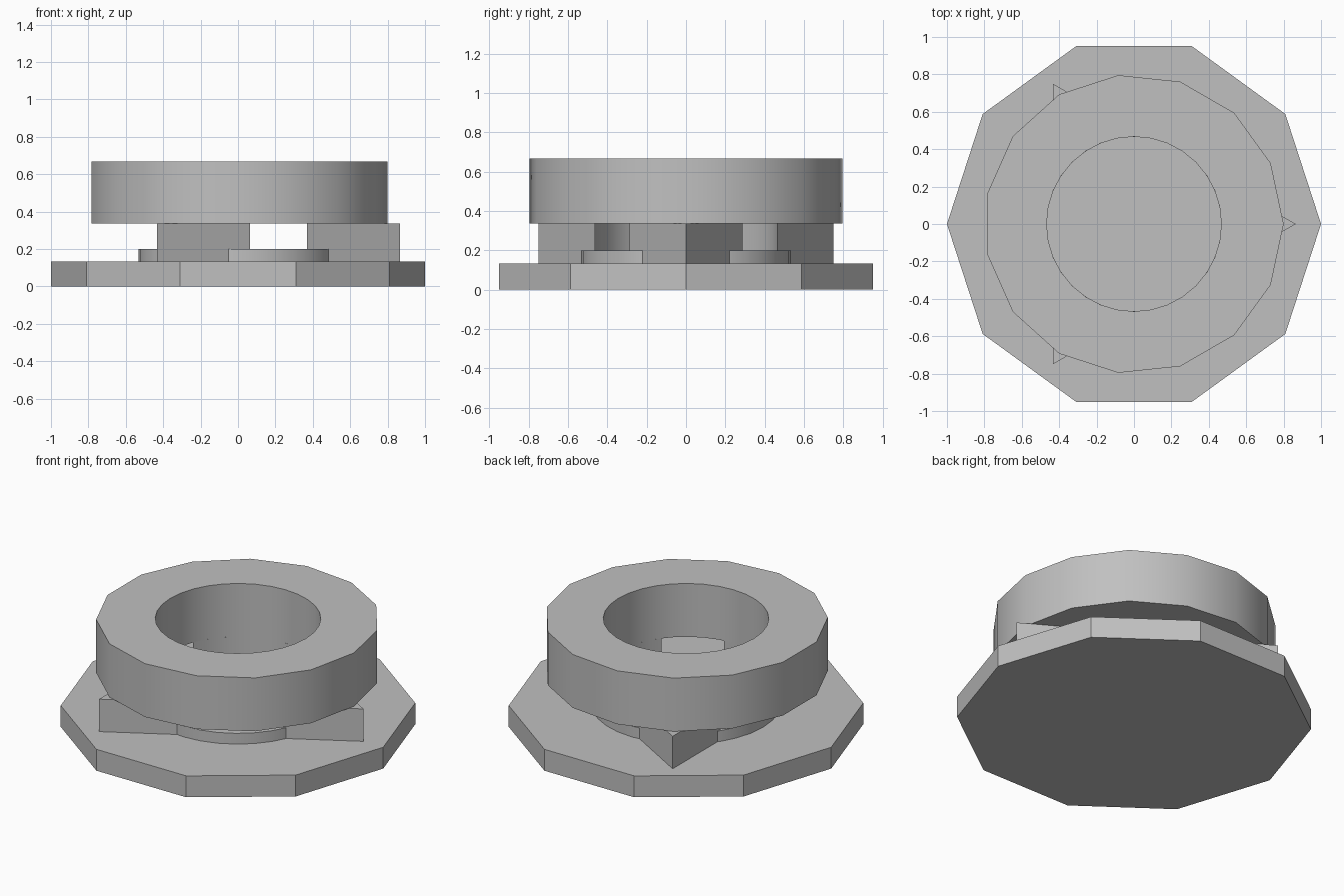
import bpy
import bmesh
from math import acos, cos, pi, radians, sin

cube = bpy.data.objects.get("Cube")
if cube:
    bpy.data.objects.remove(cube, do_unlink=True)

grey = bpy.data.materials.new("plain grey")
grey.use_nodes = True
grey.diffuse_color = (0.53, 0.53, 0.53, 1)
grey.node_tree.nodes["Principled BSDF"].inputs["Base Color"].default_value = grey.diffuse_color

BASE_TOP, LIP_TOP, COLLAR_BOTTOM, COLLAR_TOP = 0.133, 0.2, 0.335, 0.667
BORE = 0.467
SIDES = 32


def circle(radius, sides):
    return [(radius * cos(2 * pi * i / sides), radius * sin(2 * pi * i / sides))
            for i in range(sides)]


def extrude_outline(name, outer, z0, z1, inner=None):
    """Extrude an outline, with an optional hole, from z0 to z1."""
    bm = bmesh.new()
    edges = []
    for loop in filter(None, (outer, inner)):
        verts = [bm.verts.new((x, y, z0)) for x, y in loop]
        edges += [bm.edges.new((a, b)) for a, b in zip(verts, verts[1:] + verts[:1])]
    if inner:
        bmesh.ops.triangle_fill(bm, edges=edges, use_beauty=True)
    else:
        bm.faces.new(verts)
    result = bmesh.ops.extrude_face_region(bm, geom=bm.faces[:], use_keep_orig=True)
    top = [v for v in result["geom"] if isinstance(v, bmesh.types.BMVert)]
    bmesh.ops.translate(bm, verts=top, vec=(0, 0, z1 - z0))
    bmesh.ops.recalc_face_normals(bm, faces=bm.faces[:])
    mesh = bpy.data.meshes.new(name)
    bm.to_mesh(mesh)
    bm.free()
    mesh.materials.append(grey)
    obj = bpy.data.objects.new(name, mesh)
    bpy.context.collection.objects.link(obj)
    bpy.ops.object.select_all(action='DESELECT')
    obj.select_set(True)
    bpy.context.view_layer.objects.active = obj
    bpy.ops.object.shade_smooth_by_angle(angle=radians(30))
    return obj


# Ten-sided base plate
extrude_outline("base_plate", circle(1, 10), 0, BASE_TOP)

# Low lip around the bore
extrude_outline("lower_lip", circle(0.533, SIDES), BASE_TOP, LIP_TOP, circle(BORE, SIDES))

# Faceted upper collar with a round bore
extrude_outline("upper_collar", circle(0.8, 15), COLLAR_BOTTOM, COLLAR_TOP, circle(BORE, SIDES))

# Three triangular supports, hollowed on the inside by the bore
TIP = 0.865
half = pi / 3 - acos(TIP / 2 / BORE)
arc = [(BORE * cos(a), BORE * sin(a)) for a in (half * (1 - i / 4) for i in range(9))]
for number in range(3):
    support = extrude_outline(f"support_{number + 1}", [(TIP, 0)] + arc, BASE_TOP, COLLAR_BOTTOM)
    support.rotation_euler.z = number * 2 * pi / 3
